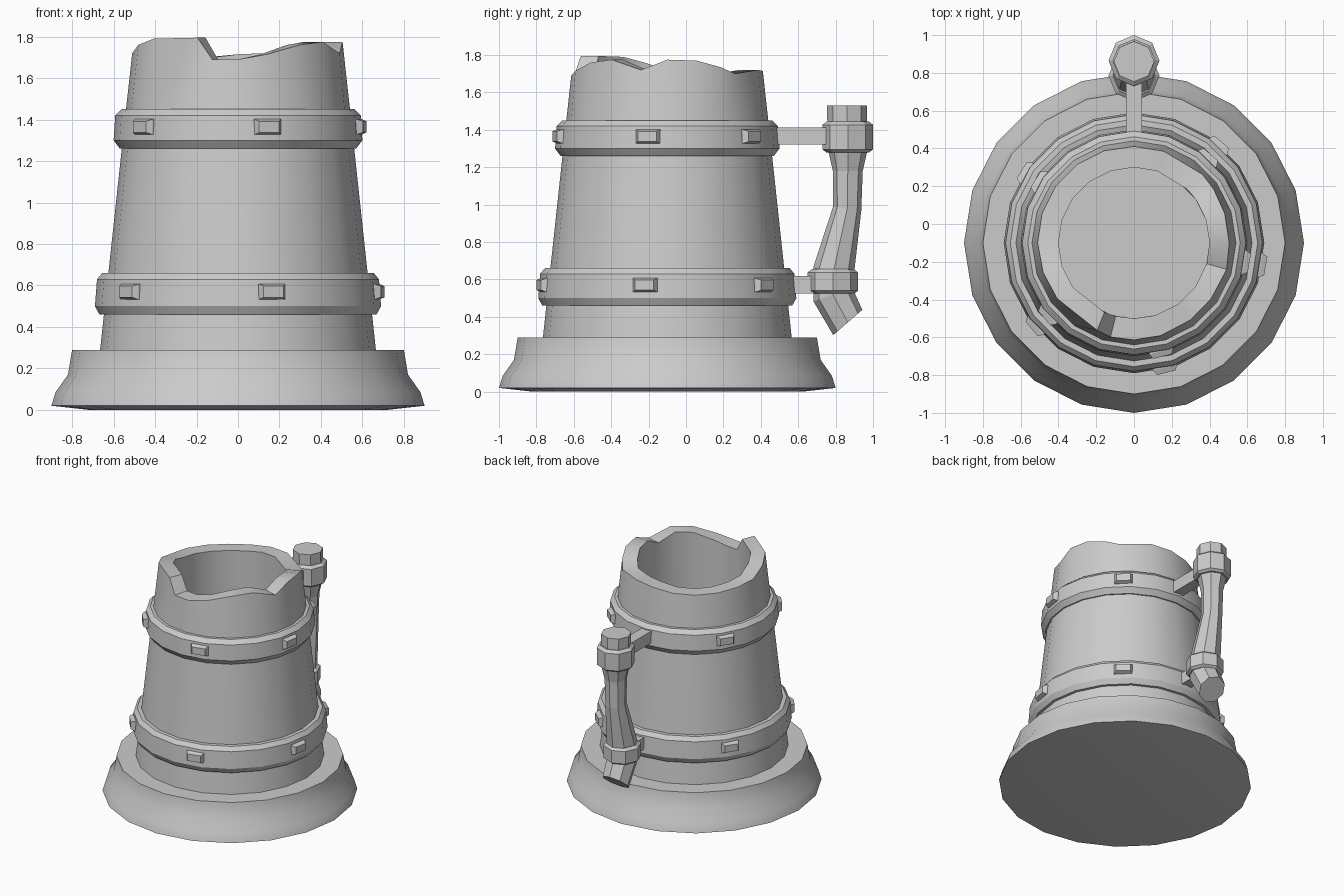
import bpy, bmesh, math
from mathutils import Vector, Matrix

if "Cube" in bpy.data.objects:
    bpy.data.objects.remove(bpy.data.objects["Cube"])

CY = -0.1   # y of the mug axis


def make_object(name, rings, smooth=False):
    """Skin a stack of equal-length vertex rings and cap both ends."""
    bm = bmesh.new()
    loops = [[bm.verts.new(p) for p in ring] for ring in rings]
    n = len(loops[0])
    for a, b in zip(loops, loops[1:]):
        for i in range(n):
            j = (i + 1) % n
            bm.faces.new((a[i], a[j], b[j], b[i]))
    bm.faces.new(loops[0][::-1])
    bm.faces.new(loops[-1])
    bmesh.ops.recalc_face_normals(bm, faces=bm.faces)
    me = bpy.data.meshes.new(name)
    bm.to_mesh(me)
    bm.free()
    ob = bpy.data.objects.new(name, me)
    bpy.context.collection.objects.link(ob)
    if smooth:
        bpy.ops.object.select_all(action='DESELECT')
        ob.select_set(True)
        bpy.context.view_layer.objects.active = ob
        bpy.ops.object.shade_smooth_by_angle(angle=math.radians(30))
    return ob


def circle(r, z, n=20, cy=CY):
    return [(r * math.cos(2 * math.pi * i / n), cy + r * math.sin(2 * math.pi * i / n), z)
            for i in range(n)]


def rim(r, taper=0.0):
    """Chipped rim ring: broken heights around the mouth."""
    pts = []
    for a, z in RIM:
        rr = r - taper * (z - 1.45)
        t = math.radians(a)
        pts.append((rr * math.cos(t), CY + rr * math.sin(t), z))
    return pts


# Rim: angle and height of each vertex
RIM = [(0, 1.775), (18, 1.77), (34, 1.735), (45, 1.70), (72, 1.72), (90, 1.715),
       (108, 1.70), (126, 1.695), (144, 1.70), (162, 1.71), (180, 1.72), (198, 1.76),
       (216, 1.79), (247, 1.795), (256, 1.69), (270, 1.69), (286, 1.715), (306, 1.76),
       (324, 1.775), (344, 1.72)]

# Foot
make_object("foot", [circle(r, z) for r, z in [
    (0.72, 0), (0.9, 0.02), (0.88, 0.085), (0.82, 0.17), (0.8, 0.29), (0.5, 0.29)]], True)

# Hollow body: outside, chipped rim, inner wall, inner floor
make_object("body", [circle(0.67, 0.25), circle(0.665, 0.29), circle(0.54, 1.45),
                     rim(0.54, 0.11), rim(0.4), circle(0.4, 0.3)], True)

# Bands around the body
BANDS = {
    "lower_band": [(0.63, 0.46), (0.668, 0.46), (0.69, 0.50), (0.68, 0.63), (0.655, 0.66), (0.61, 0.66)],
    "upper_band": [(0.55, 1.26), (0.57, 1.26), (0.60, 1.30), (0.592, 1.42), (0.562, 1.45), (0.53, 1.45)],
}
for name, prof in BANDS.items():
    bm = bmesh.new()
    loops = [[bm.verts.new(p) for p in circle(r, z)] for r, z in prof]
    for a, b in zip(loops, loops[1:]):
        for i in range(20):
            j = (i + 1) % 20
            bm.faces.new((a[i], a[j], b[j], b[i]))
    me = bpy.data.meshes.new(name)
    bm.to_mesh(me)
    bm.free()
    ob = bpy.data.objects.new(name, me)
    bpy.context.collection.objects.link(ob)
    bpy.ops.object.select_all(action='DESELECT')
    ob.select_set(True)
    bpy.context.view_layer.objects.active = ob
    bpy.ops.object.shade_smooth_by_angle(angle=math.radians(30))

# Tapered studs on the bands
for label, r, z in (("lower", 0.68, 0.57), ("upper", 0.592, 1.365)):
    for k, a in enumerate((-76, -10, 49, 147, 220)):
        m = Matrix.Translation((0, CY, z)) @ Matrix.Rotation(math.radians(a), 4, 'Z')
        rings = []
        for d, w, h in ((-0.05, 0.065, 0.038), (0.0, 0.065, 0.038), (0.028, 0.05, 0.027)):
            rings.append([m @ Vector((r + d, sx * w, sz * h))
                          for sx, sz in ((-1, -1), (1, -1), (1, 1), (-1, 1))])
        make_object(f"{label}_stud_{k + 1}", rings)


# Handle parts: octagonal sections at (y, z, radius, tilt towards +y)
def tube(name, sections):
    rings = []
    for y, z, r, tilt in sections:
        m = Matrix.Translation((0, y, z)) @ Matrix.Rotation(math.radians(tilt), 4, 'X')
        rings.append([m @ Vector((r * math.cos(i * math.pi / 4), r * math.sin(i * math.pi / 4), 0))
                      for i in range(8)])
    make_object(name, rings)


tube("handle_grip", [(0.865, 0.37, 0.103, 41), (0.785, 0.52, 0.11, 20), (0.79, 0.65, 0.11, -10),
                     (0.862, 0.98, 0.076, -8), (0.865, 1.18, 0.08, 0), (0.865, 1.29, 0.105, 0),
                     (0.86, 1.53, 0.107, 0)])
for name, y, z0, z1 in (("upper_collar", 0.865, 1.28, 1.445), ("lower_collar", 0.785, 0.525, 0.655)):
    tube(name, [(y, z0, 0.115, 0), (y, z0 + 0.015, 0.135, 0),
                (y, z1 - 0.018, 0.135, 0), (y, z1, 0.112, 0)])

# Brackets joining the handle to the bands
for name, y0, y1, z in (("upper_bracket", 0.45, 0.8, 1.367), ("lower_bracket", 0.53, 0.72, 0.572)):
    make_object(name, [[(sx * 0.042, y, z + sz * 0.046)
                        for sx, sz in ((-1, -1), (1, -1), (1, 1), (-1, 1))] for y in (y0, y1)])
